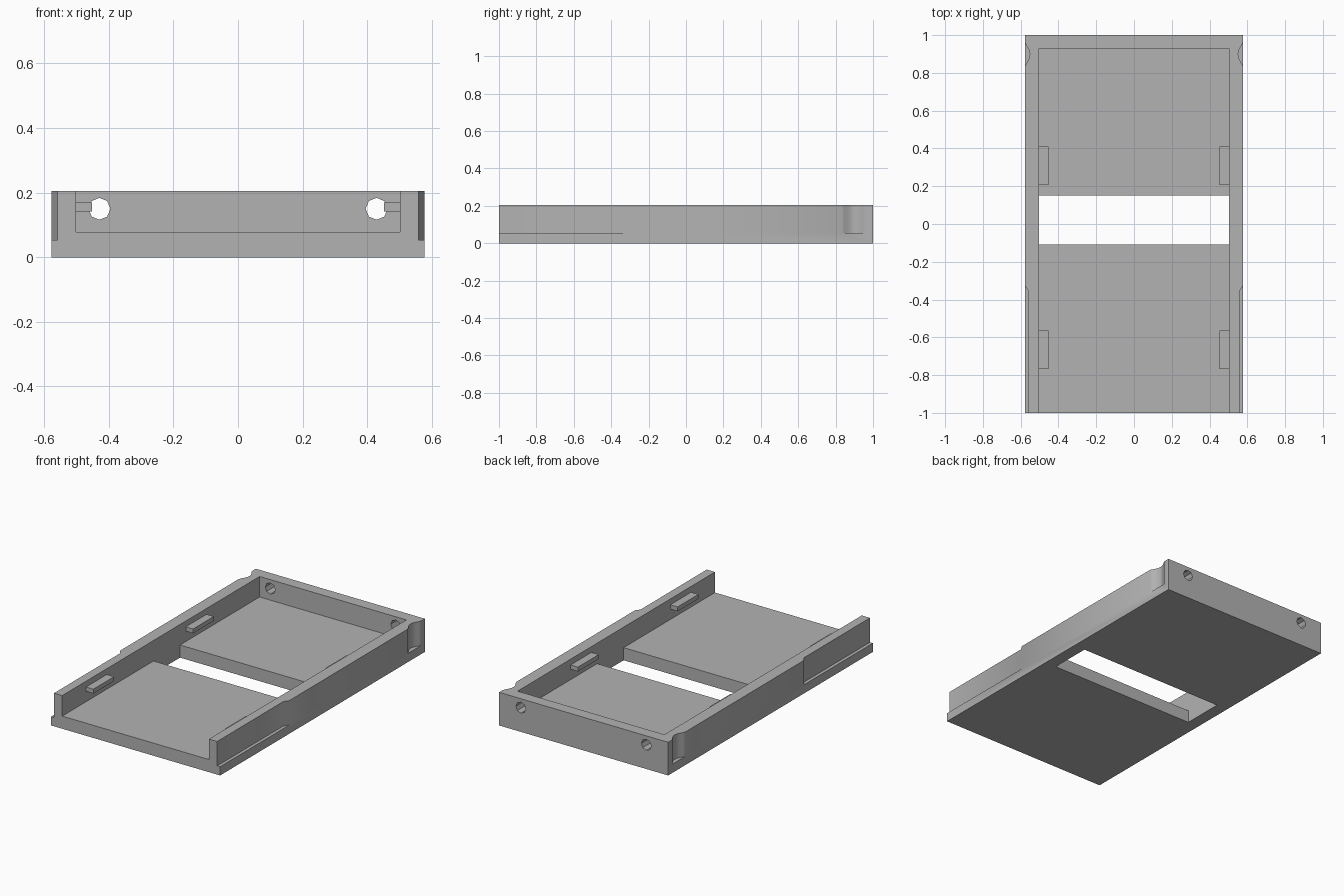
import bpy, bmesh
from math import pi, cos
from mathutils import Matrix

cube = bpy.data.objects.get("Cube")
if cube:
    bpy.data.objects.remove(cube, do_unlink=True)

grey = bpy.data.materials.new("plain grey")
grey.use_nodes = True
colour = (0.45, 0.45, 0.45, 1)
grey.diffuse_color = colour
grey.node_tree.nodes["Principled BSDF"].inputs["Base Color"].default_value = colour

HALF_W, HALF_L, HEIGHT = 0.578, 1.0, 0.205
INNER_W, FLOOR, LEDGE = 0.502, 0.078, 0.054


def add_object(name, bm):
    bmesh.ops.recalc_face_normals(bm, faces=bm.faces)
    mesh = bpy.data.meshes.new(name)
    bm.to_mesh(mesh)
    bm.free()
    mesh.materials.append(grey)
    obj = bpy.data.objects.new(name, mesh)
    bpy.context.collection.objects.link(obj)
    return obj


def prism(name, outline, z0, z1):
    """Extrude a plan outline from z0 up to z1."""
    bm = bmesh.new()
    face = bm.faces.new([bm.verts.new((x, y, z0)) for x, y in outline])
    top = bmesh.ops.extrude_face_region(bm, geom=[face])["geom"]
    verts = [v for v in top if isinstance(v, bmesh.types.BMVert)]
    bmesh.ops.translate(bm, verts=verts, vec=(0, 0, z1 - z0))
    return add_object(name, bm)


def box(name, x0, x1, y0, y1, z0, z1):
    return prism(name, [(x0, y0), (x1, y0), (x1, y1), (x0, y1)], z0, z1)


def bore(name, x):
    """Round cutter running through the back wall."""
    bm = bmesh.new()
    bmesh.ops.create_cone(bm, cap_ends=True, segments=8, radius1=0.034,
                          radius2=0.034, depth=0.3,
                          matrix=Matrix.Translation((x, 0.96, 0.15))
                          @ Matrix.Rotation(pi / 2, 4, "X"))
    return add_object(name, bm)


# Tray block, cavity open at the front, and floor opening
tray = box("tray", -HALF_W, HALF_W, -HALF_L, HALF_L, 0, HEIGHT)
cutters = [
    box("cavity_cutter", -INNER_W, INNER_W, -1.2, 0.928, FLOOR, 0.4),
    box("opening_cutter", -INNER_W, INNER_W, -0.108, 0.151, -0.1, 0.12),
]

for side, label in ((1, "left"), (-1, "right")):
    # Long slide recess with a slanted end
    recess = [(0.7, -1.2), (0.558, -1.2), (0.558, -0.355),
              (HALF_W, -0.325), (0.7, -0.325)]
    # Finger scoop near the back corner
    scoop = [(0.7, 0.833), (0.7, 0.963)]
    for i in range(13):
        t = i / 6 - 1
        depth = 0.027 * (0.5 + 0.5 * cos(pi * t)) ** 0.6
        scoop.append((HALF_W + 0.0005 - depth, 0.898 - 0.065 * t))
    for name, outline in (("recess", recess), ("scoop", scoop)):
        points = [(side * x, y) for x, y in outline]
        cutters.append(prism(f"{label}_{name}_cutter", points, LEDGE, 0.4))
    cutters.append(bore(f"{label}_hole_cutter", side * 0.429))

# Cut everything out of the tray
for cutter in cutters:
    mod = tray.modifiers.new(cutter.name, "BOOLEAN")
    mod.operation = "DIFFERENCE"
    mod.solver = "EXACT"
    mod.object = cutter
bpy.context.view_layer.objects.active = tray
tray.select_set(True)
for mod in list(tray.modifiers):
    bpy.ops.object.modifier_apply(modifier=mod.name)
for cutter in cutters:
    bpy.data.objects.remove(cutter, do_unlink=True)
bpy.ops.object.shade_smooth_by_angle(angle=pi / 5)

# Retaining tabs on the inner side walls
for side, label in ((1, "left"), (-1, "right")):
    for place, y0 in (("front", -0.767), ("back", 0.207)):
        xs = sorted((side * 0.452, side * (INNER_W + 0.01)))
        box(f"{label}_{place}_tab", *xs, y0, y0 + 0.203, 0.142, 0.169)
